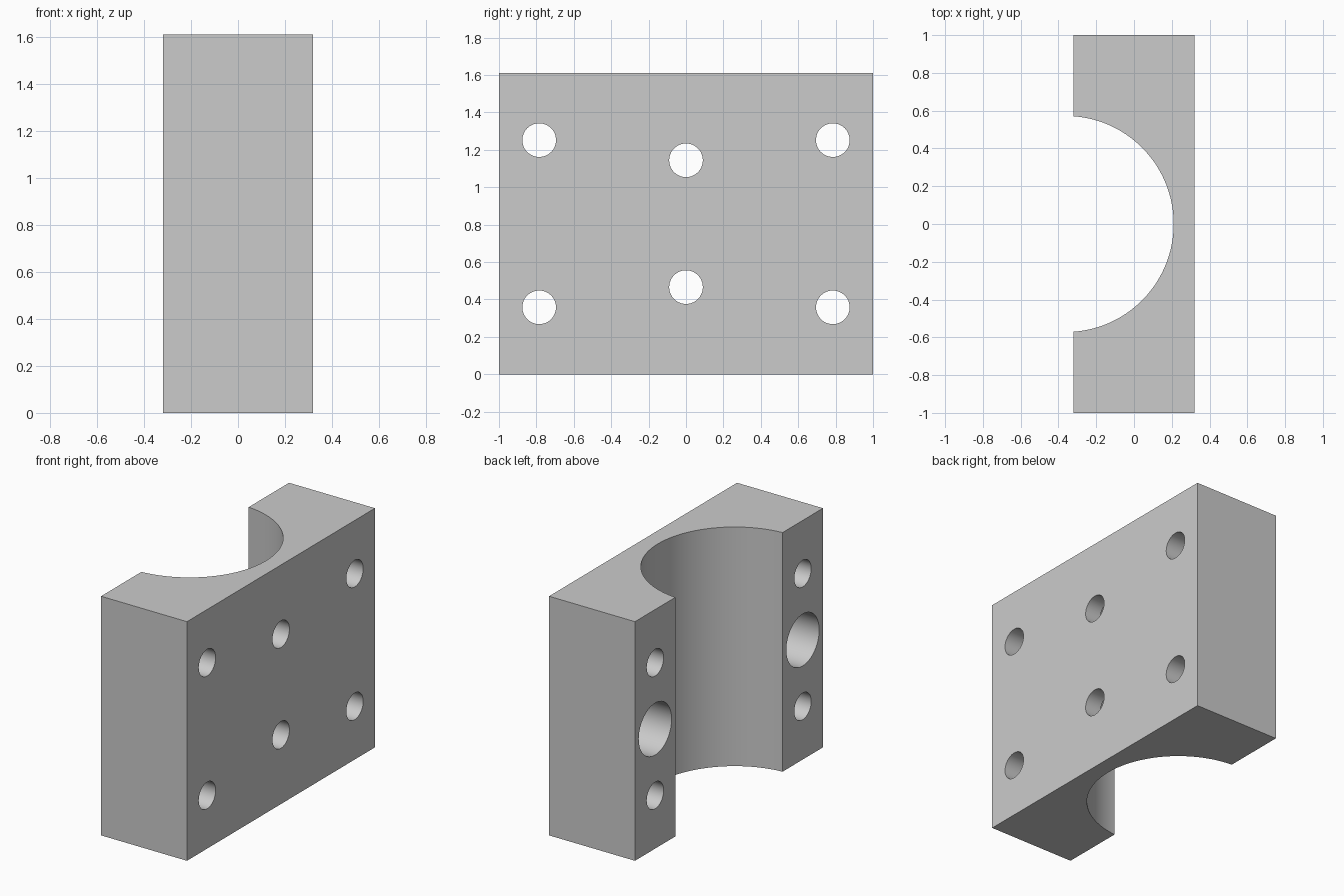
import bpy
import bmesh
from math import asin, cos, sin, pi

cube = bpy.data.objects.get("Cube")
if cube:
    bpy.data.objects.remove(cube, do_unlink=True)

HALF_X, HEIGHT = 0.32, 1.61
GROOVE_R, GROOVE_X = 0.572, -0.362
HOLE_R, POCKET_R, POCKET_DEPTH = 0.09, 0.175, 0.4
SIDE_Y = 0.785

grey = bpy.data.materials.new("plain grey")
grey.use_nodes = True
grey.diffuse_color = (0.6, 0.6, 0.6, 1)
grey.node_tree.nodes["Principled BSDF"].inputs["Base Color"].default_value = (0.6, 0.6, 0.6, 1)

# Block outline with the round groove opening towards -x
start = asin((-HALF_X - GROOVE_X) / GROOVE_R)
sweep = pi - 2 * start
steps = 64
outline = [(-HALF_X, -1), (HALF_X, -1), (HALF_X, 1), (-HALF_X, 1)]
for i in range(steps + 1):
    a = start + sweep * i / steps
    outline.append((GROOVE_X + GROOVE_R * sin(a), GROOVE_R * cos(a)))

bm = bmesh.new()
base = bm.faces.new([bm.verts.new((x, y, 0)) for x, y in outline])
extruded = bmesh.ops.extrude_face_region(bm, geom=[base])["geom"]
bmesh.ops.translate(bm, vec=(0, 0, HEIGHT),
                    verts=[v for v in extruded if isinstance(v, bmesh.types.BMVert)])
bmesh.ops.recalc_face_normals(bm, faces=bm.faces)
mesh = bpy.data.meshes.new("clamp_block")
bm.to_mesh(mesh)
bm.free()
block = bpy.data.objects.new("clamp_block", mesh)
bpy.context.collection.objects.link(block)
mesh.materials.append(grey)


def drill(name, y, z, radius, x0, x1):
    """Cut a round hole along x from x0 to x1."""
    bpy.ops.mesh.primitive_cylinder_add(
        vertices=48, radius=radius, depth=x1 - x0,
        location=((x0 + x1) / 2, y, z), rotation=(0, pi / 2, 0))
    cutter = bpy.context.object
    cutter.name = name
    cutter.hide_render = True
    cutter.data.materials.append(grey)
    bpy.context.view_layer.objects.active = block
    mod = block.modifiers.new(name, "BOOLEAN")
    mod.operation = "DIFFERENCE"
    mod.solver = "EXACT"
    mod.object = cutter
    bpy.ops.object.modifier_apply(modifier=mod.name)
    bpy.data.objects.remove(cutter, do_unlink=True)


mid = HEIGHT / 2
for side in (-1, 1):
    # Corner bolt holes, centre bolt holes and blind pockets
    for level in (-1, 1):
        drill("corner_hole", side * SIDE_Y, mid + level * 0.447, HOLE_R, -0.5, 0.5)
    drill("centre_hole", 0, mid + side * 0.339, HOLE_R, 0, 0.5)
    drill("pocket", side * SIDE_Y, mid, POCKET_R, -0.5, -HALF_X + POCKET_DEPTH)

# Smooth the round walls, keep the rims sharp
bpy.ops.object.select_all(action="DESELECT")
block.select_set(True)
bpy.context.view_layer.objects.active = block
bpy.ops.object.shade_smooth_by_angle(angle=pi / 6)
